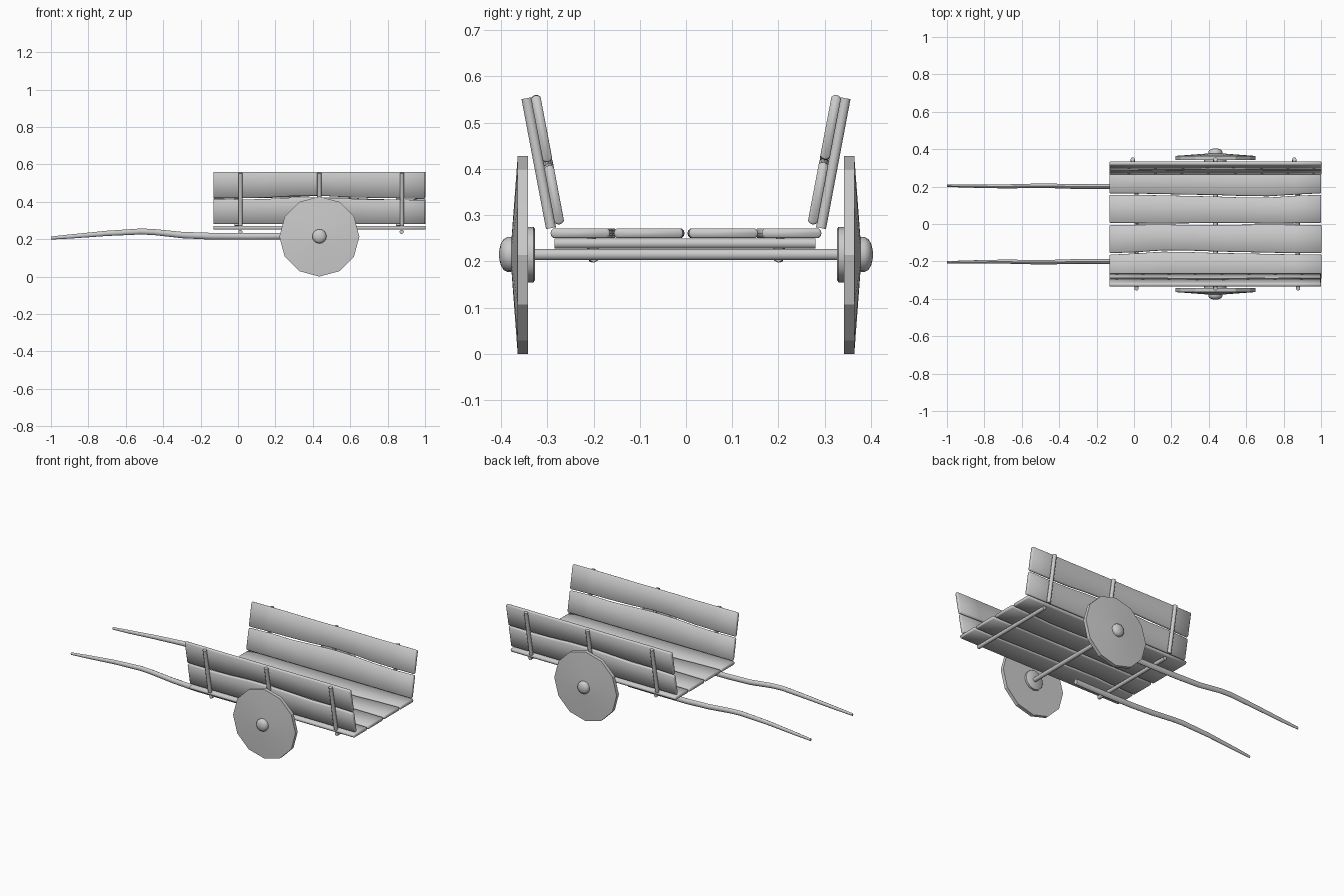
import bpy, bmesh, math
from mathutils import Vector, Matrix

if "Cube" in bpy.data.objects:
    bpy.data.objects.remove(bpy.data.objects["Cube"])

CX = 0.435          # axle position, also centre of the cart bed
X0, X1 = -0.132, 1.0
TURN = Matrix.Translation((CX, 0, 0)) @ Matrix.Rotation(math.pi, 4, 'Z') @ Matrix.Translation((-CX, 0, 0))


def finish(name, bm, angle=40):
    bmesh.ops.recalc_face_normals(bm, faces=bm.faces)
    me = bpy.data.meshes.new(name)
    bm.to_mesh(me)
    bm.free()
    ob = bpy.data.objects.new(name, me)
    bpy.context.collection.objects.link(ob)
    bpy.ops.object.select_all(action='DESELECT')
    ob.select_set(True)
    bpy.context.view_layer.objects.active = ob
    bpy.ops.object.shade_smooth_by_angle(angle=math.radians(angle))
    return ob


def loft(name, rings, angle=40):
    bm = bmesh.new()
    vs = [[bm.verts.new(p) for p in r] for r in rings]
    n = len(vs[0])
    for a, b in zip(vs, vs[1:]):
        for i in range(n):
            bm.faces.new((a[i], a[(i + 1) % n], b[(i + 1) % n], b[i]))
    bm.faces.new(vs[0])
    bm.faces.new(vs[-1])
    return finish(name, bm, angle)


def turned(ob, name):
    """Copy swung half a turn about the middle of the bed."""
    c = bpy.data.objects.new(name, ob.data)
    c.matrix_world = TURN
    bpy.context.collection.objects.link(c)


def plank(name, origin, u, v, lo, hi, t=0.021):
    """Board along x; lo/hi are edge heights along u at even stations."""
    o, u, v = Vector(origin), Vector(u).normalized(), Vector(v).normalized()
    c, h, n = 0.006, t / 2, len(lo)
    rings = []

    def ring(x, a, b, h, c):
        sec = [(a + c, -h), (b - c, -h), (b - c * .3, -h + c * .7), (b, 0), (b - c * .3, h - c * .7),
               (b - c, h), (a + c, h), (a + c * .3, h - c * .7), (a, 0), (a + c * .3, -h + c * .7)]
        return [o + Vector((x, 0, 0)) + u * p + v * q for p, q in sec]

    for i in range(n):
        x = X0 + (X1 - X0) * i / (n - 1)
        if i == 0:
            rings.append(ring(x, lo[i] + .003, hi[i] - .003, h - .003, c))
            x += .004
        if i == n - 1:
            x -= .004
        rings.append(ring(x, lo[i], hi[i], h, c))
        if i == n - 1:
            rings.append(ring(X1, lo[i] + .003, hi[i] - .003, h - .003, c))
    return loft(name, rings, 60)


def rod(name, a, b, r, sides=10):
    a, b = Vector(a), Vector(b)
    q = (b - a).to_track_quat('Z', 'Y')
    circ = [q @ Vector((r * math.cos(k * math.tau / sides), r * math.sin(k * math.tau / sides), 0))
            for k in range(sides)]
    return loft(name, [[p + c for c in circ] for p in (a, b)])


def lathe_y(name, profile, sides, z, angle=40):
    """Profile of (y, radius) spun round the axle line."""
    return loft(name, [[(CX + r * math.sin(k * math.tau / sides), y, z - r * math.cos(k * math.tau / sides))
                        for k in range(sides)] for y, r in profile], angle)


# floor boards
Z, Y = (0, 0, 1), (0, 1, 0)
inner = plank("floor_board_inner", (0, 0, .261), Y, Z,
              [.006, .004, .003, .004, .006, .005, .003, .004, .006],
              [.156, .156, .153, .150, .147, .142, .141, .151, .156])
outer = plank("floor_board_outer", (0, 0, .261), Y, Z,
              [.164, .163, .160, .157, .155, .150, .148, .157, .164], [.293] * 9)
turned(inner, "floor_board_inner_far")
turned(outer, "floor_board_outer_far")

# leaning side boards
U = Vector((0, -.053, .28)).normalized()
V = (0, -.28, -.053)
low = plank("side_board_lower", (0, -.273, .28), U, V, [0] * 9,
            [.137, .134, .137, .145, .146, .140, .133, .135, .130])
top = plank("side_board_upper", (0, -.273, .28), U, V,
            [.143, .142, .144, .153, .155, .147, .143, .141, .137],
            [.285, .285, .284, .285, .285, .284, .285, .285, .284])
turned(low, "side_board_lower_far")
turned(top, "side_board_upper_far")

# side stakes
for x in (.013, CX, .877):
    s = rod("side_stake", (x, -.292, .272), (x, -.345, .553), .0115)
    turned(s, "side_stake_far")

# cross beams under the floor and axle
for x in (.013, .875):
    rod("cross_beam", (x, -.284, .239), (x, .28, .239), .0115)
rod("axle", (CX, -.335, .215), (CX, .335, .215), .013)

# wheels, backing discs and hub caps
for s, side in ((-1, "near"), (1, "far")):
    lathe_y("wheel_" + side, [(s * .342, .214), (s * .364, .214), (s * .377, .04)], 12, .214, 25)
    lathe_y("backing_disc_" + side, [(s * .327, .056), (s * .330, .06), (s * .345, .06)], 12, .215)
    lathe_y("hub_cap_" + side, [(s * .37, .038), (s * .386, .038), (s * .395, .033),
                                (s * .401, .022), (s * .404, .008)], 16, .215, 60)

# pulling shafts: x, y, z, half height
path = [(-1, .205, .206, .008), (-.9, .203, .214, .011), (-.7, .201, .231, .014), (-.52, .204, .241, .016),
        (-.45, .204, .238, .016), (-.3, .2, .222, .017), (-.15, .201, .216, .018), (.05, .2, .215, .018),
        (.25, .2, .216, .018)]
for s, side in ((-1, "near"), (1, "far")):
    rings = [[(x, s * y + .75 * h * math.cos(k * math.pi / 4), z + h * math.sin(k * math.pi / 4))
              for k in range(8)] for x, y, z, h in path]
    loft("shaft_" + side, rings, 50)
